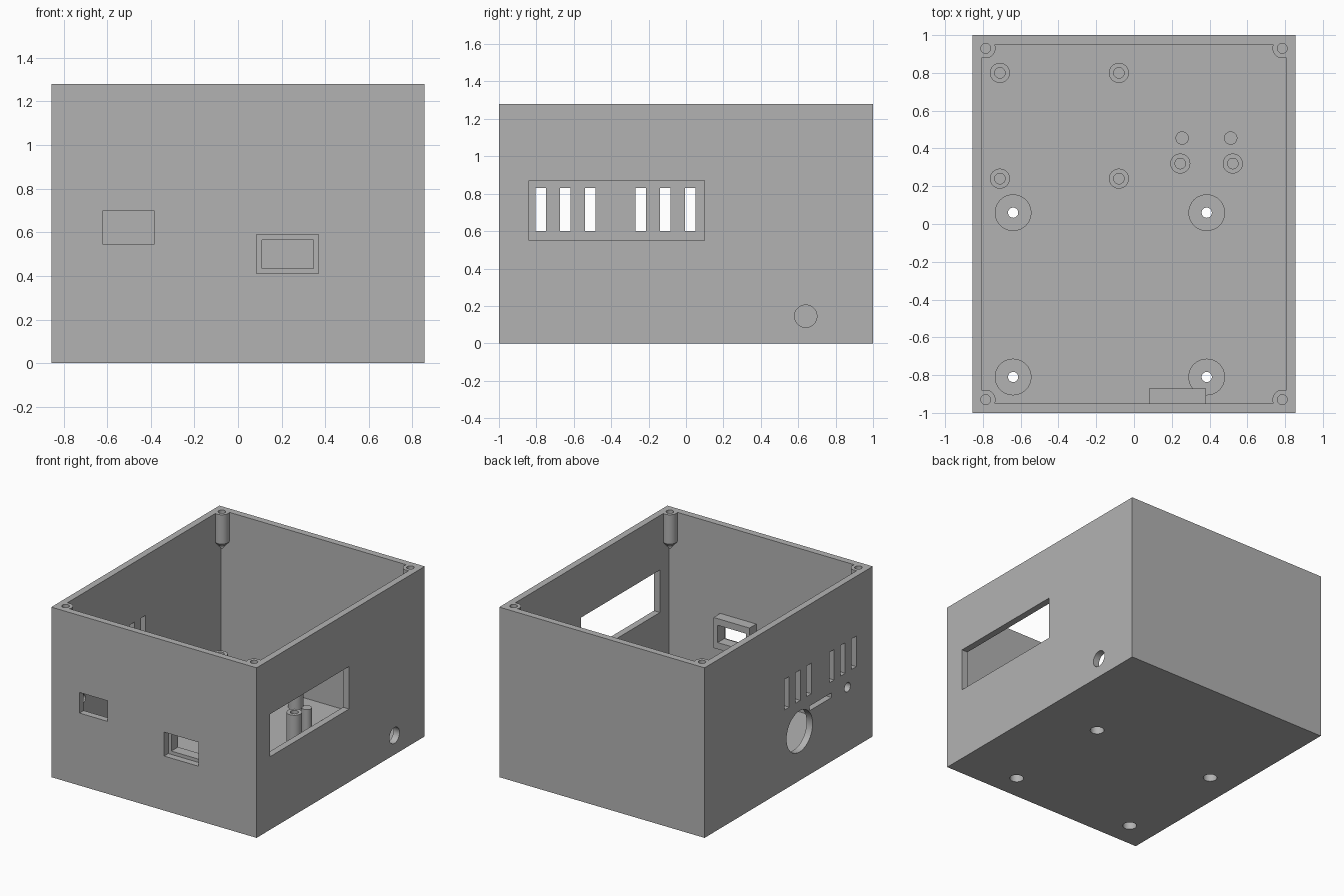
import bpy, bmesh, math
from mathutils import Matrix

cube = bpy.data.objects.get("Cube")
if cube:
    bpy.data.objects.remove(cube, do_unlink=True)

grey = bpy.data.materials.new("plain grey")
grey.use_nodes = True
grey.diffuse_color = (0.45, 0.45, 0.45, 1)
grey.node_tree.nodes["Principled BSDF"].inputs["Base Color"].default_value = (0.45, 0.45, 0.45, 1)

HX, HY, H = 0.855, 1.0, 1.28   # half width, half depth, height
WALL = 0.05
FLOOR = 0.05


def make(name, bm):
    bmesh.ops.recalc_face_normals(bm, faces=bm.faces)
    mesh = bpy.data.meshes.new(name)
    bm.to_mesh(mesh)
    bm.free()
    mesh.materials.append(grey)
    obj = bpy.data.objects.new(name, mesh)
    bpy.context.collection.objects.link(obj)
    return obj


def box(name, x, y, z):
    bm = bmesh.new()
    bmesh.ops.create_cube(bm, size=1)
    for v in bm.verts:
        for i, (lo, hi) in enumerate((x, y, z)):
            v.co[i] = lo if v.co[i] < 0 else hi
    return make(name, bm)


def rod(name, centre, r, length, along_x=False):
    bm = bmesh.new()
    turn = Matrix.Rotation(math.pi / 2, 4, "Y") if along_x else Matrix()
    bmesh.ops.create_cone(bm, cap_ends=True, segments=40, radius1=r, radius2=r,
                          depth=length, matrix=Matrix.Translation(centre) @ turn)
    return make(name, bm)


def lathe(name, x, y, profile, steps=40):
    """Revolve a list of (radius, height) points about a vertical axis."""
    bm = bmesh.new()
    verts = [bm.verts.new((r, 0, z)) for r, z in profile]
    edges = [bm.edges.new(pair) for pair in zip(verts, verts[1:])]
    bmesh.ops.spin(bm, geom=verts + edges, cent=(0, 0, 0), axis=(0, 0, 1),
                   angle=math.tau, steps=steps, use_duplicate=False)
    bmesh.ops.remove_doubles(bm, verts=bm.verts, dist=1e-4)
    bmesh.ops.translate(bm, verts=bm.verts, vec=(x, y, 0))
    return make(name, bm)


def combine(body, other, operation):
    mod = body.modifiers.new("combine", "BOOLEAN")
    mod.object, mod.operation, mod.solver = other, operation, "EXACT"
    bpy.context.view_layer.objects.active = body
    bpy.ops.object.modifier_apply(modifier=mod.name)
    bpy.data.objects.remove(other, do_unlink=True)


def cut(other):
    combine(case, other, "DIFFERENCE")


def smooth(obj):
    bpy.ops.object.select_all(action="DESELECT")
    obj.select_set(True)
    bpy.context.view_layer.objects.active = obj
    bpy.ops.object.shade_smooth_by_angle(angle=math.radians(30))


# Open-topped case
case = box("enclosure_case", (-HX, HX), (-HY, HY), (0, H))
cut(box("cavity", (-HX + WALL, HX - WALL), (-HY + WALL, HY - WALL), (FLOOR, H + 0.2)))

# Corner screw posts with pointed undersides
for sx in (-1, 1):
    for sy in (-1, 1):
        x, y = sx * 0.785, sy * 0.93
        post = lathe("corner_post", x, y, [(0, 1.0), (0.052, 1.06), (0.052, H), (0, H)])
        combine(case, post, "UNION")
        cut(rod("corner_screw_hole", (x, y, H), 0.026, 0.36))

# Front port with an inner frame, and a plain front opening
combine(case, box("port_frame", (0.08, 0.38), (-0.97, -0.87), (0.385, 0.615)), "UNION")
cut(box("port_recess", (0.085, 0.37), (-1.1, -0.95), (0.41, 0.59)))
cut(box("port_hole", (0.11, 0.345), (-1.1, -0.8), (0.435, 0.565)))
cut(box("front_opening", (-0.62, -0.385), (-1.1, -0.9), (0.545, 0.70)))

# Window and cable hole in the left wall
cut(box("window", (0.75, 0.95), (-0.84, 0.10), (0.55, 0.87)))
cut(rod("cable_hole", (HX, 0.64, 0.145), 0.06, 0.2, True))

# Vents, round opening, slot and small hole in the right wall
for start in (-0.805, -0.27):
    for i in range(3):
        y = start + i * 0.132
        cut(box("vent", (-0.95, -0.75), (y, y + 0.056), (0.60, 0.83)))
cut(rod("round_opening", (-HX, -0.13, 0.37), 0.155, 0.2, True))
cut(box("card_slot", (-0.95, -0.75), (-0.51, -0.245), (0.48, 0.515)))
cut(rod("small_hole", (-HX, -0.70, 0.485), 0.035, 0.2, True))

# Mounting bosses around counterbored holes in the floor
for x in (-0.64, 0.385):
    for y in (0.06, -0.81):
        cut(rod("counterbore", (x, y, 0), 0.048, 0.2))
        boss = lathe("mounting_boss", x, y,
                     [(0.027, 0.06), (0.048, 0.06), (0.048, 0), (0.06, 0.02), (0.097, 0.04),
                      (0.097, 0.11), (0.027, 0.11), (0.027, 0.06)])
        smooth(boss)
smooth(case)

# Hollow board standoffs
standoffs = [(x, y) for x in (-0.71, -0.08) for y in (0.24, 0.80)]
standoffs += [(0.245, 0.32), (0.523, 0.32)]
for x, y in standoffs:
    smooth(lathe("board_standoff", x, y,
                 [(0, 0.03), (0.053, 0.03), (0.053, 0.28), (0.028, 0.28),
                  (0.028, 0.08), (0, 0.08)]))

# Solid support pins
for x in (0.255, 0.512):
    smooth(lathe("support_pin", x, 0.455, [(0, 0.03), (0.035, 0.03), (0.035, 0.265), (0, 0.265)]))
